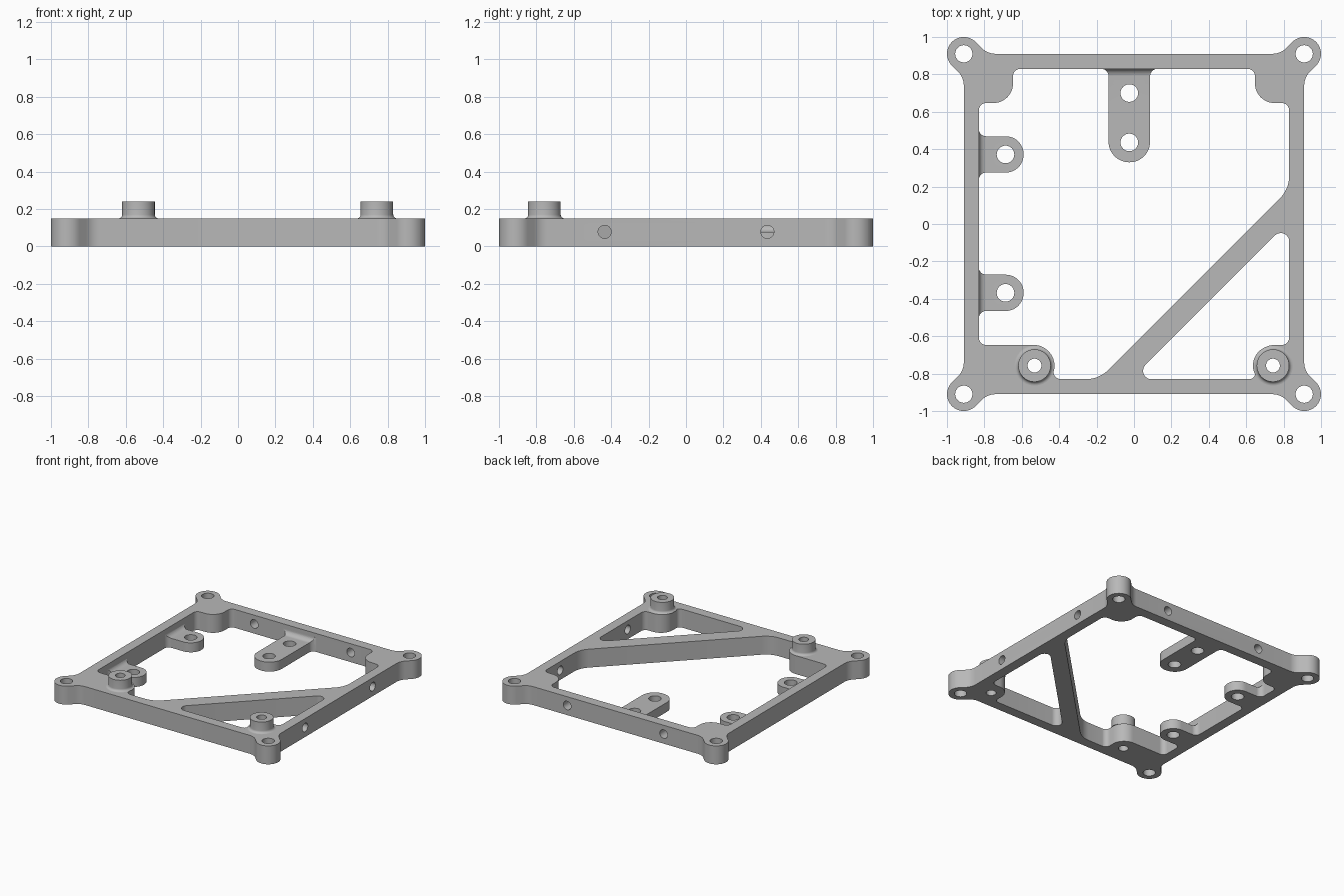
import bpy, bmesh, math
from mathutils import Vector, Matrix

if "Cube" in bpy.data.objects:
    bpy.data.objects.remove(bpy.data.objects["Cube"])

HEIGHT = 0.15      # frame thickness
INNER = 0.83       # inner face of the rails
OUTER = 0.91       # outer face of the rails and corner hole centres

grey = bpy.data.materials.new("plain grey")
grey.use_nodes = True
grey.diffuse_color = (0.48, 0.48, 0.48, 1)
grey.node_tree.nodes["Principled BSDF"].inputs["Base Color"].default_value = grey.diffuse_color


def rounded(corners):
    """Turn (x, y, radius) corners into an outline with filleted corners."""
    pts = []
    for i, (x, y, r) in enumerate(corners):
        p = Vector((x, y))
        if r == 0:
            pts.append(p)
            continue
        a = (Vector(corners[i - 1][:2]) - p).normalized()
        b = (Vector(corners[(i + 1) % len(corners)][:2]) - p).normalized()
        half = a.angle(b) / 2
        centre = p + (a + b).normalized() * r / math.sin(half)
        start = p + a * r / math.tan(half) - centre
        end = p + b * r / math.tan(half) - centre
        sweep = math.atan2(start.x * end.y - start.y * end.x, start.dot(end))
        steps = max(3, round(abs(sweep) / math.radians(7.5)))
        for k in range(steps + 1):
            ang = sweep * k / steps
            pts.append(centre + Matrix.Rotation(ang, 2) @ start)
    return pts


def circle(x, y, r, n=40):
    return [Vector((x + r * math.cos(math.tau * k / n), y + r * math.sin(math.tau * k / n)))
            for k in range(n)]


def new_object(name, mesh):
    ob = bpy.data.objects.new(name, mesh)
    bpy.context.collection.objects.link(ob)
    return ob


def prism(name, loops, z0, z1):
    """Extrude an outline, with further loops as holes, from z0 to z1."""
    cu = bpy.data.curves.new(name, 'CURVE')
    cu.dimensions = '2D'
    cu.fill_mode = 'BOTH'
    cu.extrude = (z1 - z0) / 2
    for loop in loops:
        sp = cu.splines.new('POLY')
        sp.points.add(len(loop) - 1)
        for pt, p in zip(sp.points, loop):
            pt.co = (p.x, p.y, 0, 1)
        sp.use_cyclic_u = True
    tmp = new_object(name + "_outline", cu)
    dg = bpy.context.evaluated_depsgraph_get()
    mesh = bpy.data.meshes.new_from_object(tmp.evaluated_get(dg))
    bpy.data.objects.remove(tmp)
    bm = bmesh.new()
    bm.from_mesh(mesh)
    bmesh.ops.remove_doubles(bm, verts=bm.verts, dist=1e-5)
    bmesh.ops.translate(bm, verts=bm.verts, vec=(0, 0, (z0 + z1) / 2))
    bmesh.ops.recalc_face_normals(bm, faces=bm.faces)
    bm.to_mesh(mesh)
    bm.free()
    mesh.name = name
    return new_object(name, mesh)


def boolean(ob, cutter, operation):
    """Apply a boolean and remove the cutter."""
    cutter.hide_render = True
    mod = ob.modifiers.new("cut", 'BOOLEAN')
    mod.object, mod.operation, mod.solver = cutter, operation, 'EXACT'
    dg = bpy.context.evaluated_depsgraph_get()
    mesh = bpy.data.meshes.new_from_object(ob.evaluated_get(dg))
    ob.modifiers.clear()
    ob.data = mesh
    bpy.data.objects.remove(cutter)


def finish(ob):
    ob.data.materials.clear()
    ob.data.materials.append(grey)
    bpy.ops.object.select_all(action='DESELECT')
    ob.select_set(True)
    bpy.context.view_layer.objects.active = ob
    bpy.ops.object.shade_smooth_by_angle(angle=math.radians(30))


# Frame outline: the same rounded ear at each corner
d = 0.127
ear = [(OUTER, OUTER - d, 0.1), (OUTER + d, OUTER, 0.0897),
       (OUTER, OUTER + d, 0.0897), (OUTER - d, OUTER, 0.1)]
outline = []
for q in range(4):
    for x, y, r in ear:
        v = Matrix.Rotation(q * math.pi / 2, 2) @ Vector((x, y))
        outline.append((v.x, v.y, r))

# Openings either side of the diagonal brace, stepping round the corner pads
PAD, R, F = 0.647, 0.104, 0.04
main_opening = [
    (-INNER, PAD, F), (-PAD, PAD, R), (-PAD, INNER, F),
    (PAD, INNER, F), (PAD, PAD, R), (INNER, PAD, F),
    (INNER, 0.187, 0.17), (-0.187, -INNER, 0.17),
    (-0.43, -INNER, F), (-0.43, -PAD, R), (-INNER, -PAD, F)]
corner_opening = [
    (INNER, 0.015, 0.045), (-0.015, -INNER, 0.045),
    (PAD, -INNER, 0.03), (PAD, -PAD, R), (INNER, -PAD, F)]

standoffs = {"right": (-0.532, -0.757), "left": (0.743, -0.757)}
BORE = 0.037
loops = [rounded(outline), rounded(main_opening), rounded(corner_opening)]
loops += [circle(sx * OUTER, sy * OUTER, 0.046) for sx in (-1, 1) for sy in (-1, 1)]
loops += [circle(x, y, BORE) for x, y in standoffs.values()]
frame = prism("frame", loops, 0, HEIGHT)

# Cross holes through the left and back rails
for along in (-0.435, 0.435):
    for turn in (0, math.pi / 2):
        cutter = prism("cross_hole", [circle(0, 0, 0.035, 32)], 0.8, 0.96)
        at = Vector((0, along, 0.078))
        cutter.data.transform(Matrix.Rotation(turn, 4, 'Z') @ Matrix.Translation(at)
                              @ Matrix.Rotation(math.pi / 2, 4, 'Y'))
        boolean(frame, cutter, 'DIFFERENCE')
finish(frame)


# Thin mounting tabs blending into the rails
def tab(name, length, w, holes, x, y, turn):
    top, f = 0.077, 0.04
    plan = rounded([(0, -w - f, 0), (0, -w, f), (length, -w, w - 0.001),
                    (length, w, w - 0.001), (0, w, f), (0, w + f, 0)])
    ob = prism(name, [plan] + [circle(u, 0, 0.047) for u in holes], 0, top + f - 0.001)
    side = rounded([(-0.02, -0.02, 0), (length + 0.02, -0.02, 0), (length + 0.02, top, 0),
                    (0, top, f), (0, 0.2, 0), (-0.02, 0.2, 0)])
    profile = prism("tab_profile", [side], -0.3, 0.3)
    profile.data.transform(Matrix.Rotation(math.pi / 2, 4, 'X'))
    boolean(ob, profile, 'INTERSECT')
    ob.data.transform(Matrix.Translation((x, y, 0)) @ Matrix.Rotation(turn, 4, 'Z'))
    finish(ob)


tab("right_back_tab", 0.24, 0.097, [0.143], -INNER, 0.372, 0)
tab("right_front_tab", 0.24, 0.097, [0.143], -INNER, -0.368, 0)
tab("back_tab", 0.5, 0.111, [0.13, 0.394], -0.025, INNER, -math.pi / 2)

# Raised standoffs with a filleted foot
for side, (x, y) in standoffs.items():
    foot = [(0.107 - 0.02 * math.sin(a), HEIGHT + 0.02 * (1 - math.cos(a)))
            for a in (k * math.pi / 12 for k in range(7))]
    profile = foot + [(0.087, 0.24), (BORE, 0.24), (BORE, HEIGHT)]
    bm = bmesh.new()
    vs = [bm.verts.new((r, 0, z)) for r, z in profile]
    es = [bm.edges.new(pair) for pair in zip(vs, vs[1:])]
    bmesh.ops.spin(bm, geom=vs + es, cent=(0, 0, 0), axis=(0, 0, 1),
                   angle=math.tau, steps=40, use_merge=True)
    bmesh.ops.remove_doubles(bm, verts=bm.verts, dist=1e-5)
    bmesh.ops.recalc_face_normals(bm, faces=bm.faces)
    bmesh.ops.translate(bm, verts=bm.verts, vec=(x, y, 0))
    # An open shell can be flipped by the recalculation, so check the rim
    bm.normal_update()
    if max(bm.faces, key=lambda f: f.calc_center_median().z).normal.z < 0:
        bmesh.ops.reverse_faces(bm, faces=bm.faces)
    mesh = bpy.data.meshes.new(side + "_standoff")
    bm.to_mesh(mesh)
    bm.free()
    finish(new_object(side + "_standoff", mesh))
